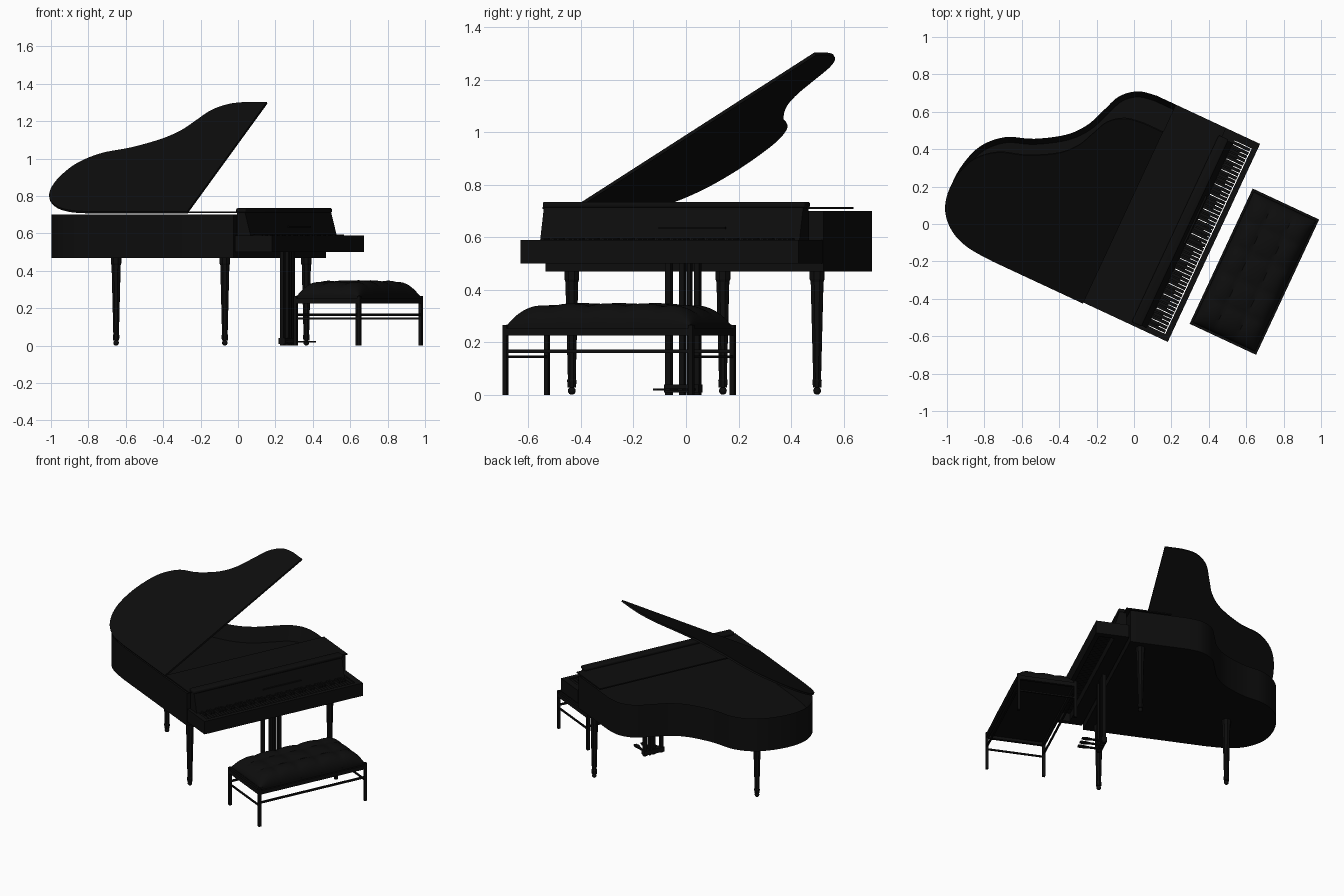
import bpy, bmesh, math
from mathutils import Matrix, Vector

if "Cube" in bpy.data.objects:
    bpy.data.objects.remove(bpy.data.objects["Cube"])

# Everything is built square-on (x to the player, y along the keys), then turned
TURN = Matrix.Rotation(math.radians(-25), 4, 'Z')

black = bpy.data.materials.new("polished black")
black.use_nodes = True
black.diffuse_color = (0.004, 0.004, 0.004, 1)
black.node_tree.nodes["Principled BSDF"].inputs["Base Color"].default_value = black.diffuse_color


def finish(name, bm, matrix=None, smooth=True):
    bmesh.ops.recalc_face_normals(bm, faces=bm.faces[:])
    mesh = bpy.data.meshes.new(name)
    bm.to_mesh(mesh)
    bm.free()
    mesh.materials.append(black)
    obj = bpy.data.objects.new(name, mesh)
    bpy.context.scene.collection.objects.link(obj)
    obj.matrix_world = TURN @ (matrix or Matrix())
    if smooth:
        bpy.ops.object.select_all(action='DESELECT')
        obj.select_set(True)
        bpy.context.view_layer.objects.active = obj
        bpy.ops.object.shade_smooth_by_angle(angle=math.radians(35))
    return obj


def add_box(bm, x, y, z):
    mid = [(a + b) / 2 for a, b in (x, y, z)]
    size = [b - a for a, b in (x, y, z)]
    bmesh.ops.create_cube(bm, size=1, matrix=Matrix.LocRotScale(Vector(mid), None, Vector(size)))


def boxes(name, items, bevel=0):
    bm = bmesh.new()
    for item in items:
        add_box(bm, *item)
    if bevel:
        bmesh.ops.bevel(bm, geom=bm.edges[:], offset=bevel, segments=3, affect='EDGES', profile=0.5)
    return finish(name, bm, smooth=bool(bevel))


def extrude(bm, points, direction):
    base = bm.faces.new([bm.verts.new(p) for p in points])
    out = bmesh.ops.extrude_face_region(bm, geom=[base], use_keep_orig=True)
    moved = [v for v in out["geom"] if isinstance(v, bmesh.types.BMVert)]
    bmesh.ops.translate(bm, verts=moved, vec=direction)
    return next(f for f in out["geom"] if isinstance(f, bmesh.types.BMFace))


def spline(points, steps=6):
    result = []
    pts = [Vector(p) for p in points]
    for i in range(len(pts) - 1):
        a, b, c, d = pts[max(i - 1, 0)], pts[i], pts[i + 1], pts[min(i + 2, len(pts) - 1)]
        for k in range(steps):
            t = k / steps
            result.append(0.5 * (2 * b + (c - a) * t + (2 * a - 5 * b + 4 * c - d) * t * t
                                 + (3 * b - a - 3 * c + d) * t ** 3))
    return result + [pts[-1]]


SPINE, TREBLE = -0.495, 0.673       # straight side and short side
curve = spline([(-0.6, SPINE), (-0.75, -0.482), (-0.86, -0.435), (-0.94, -0.345), (-0.972, -0.23),
                (-0.965, -0.1), (-0.92, 0.03), (-0.82, 0.13), (-0.675, 0.188), (-0.53, 0.28),
                (-0.45, 0.374), (-0.405, 0.48), (-0.36, 0.585), (-0.28, 0.652), (-0.18, TREBLE)])


def outline(front):
    return [(front, SPINE)] + [tuple(p) for p in curve] + [(front, TREBLE)]


# Hollow curved case
bm = bmesh.new()
top = extrude(bm, [(x, y, 0.47) for x, y in outline(0.204)], (0, 0, 0.23))
bmesh.ops.recalc_face_normals(bm, faces=bm.faces[:])
bmesh.ops.inset_region(bm, faces=[top], thickness=0.03, use_even_offset=True)
bmesh.ops.translate(bm, verts=top.verts[:], vec=(0, 0, -0.1))
finish("case", bm)

# Raised lid, hinged along the straight side, and its flat front flap
LID_FRONT = -0.067
bm = bmesh.new()
extrude(bm, [(x, y - SPINE, 0) for x, y in outline(LID_FRONT)], (0, 0, 0.012))
finish("raised_lid", bm, Matrix.Translation((0, SPINE, 0.706)) @ Matrix.Rotation(math.radians(30.2), 4, 'X'))
boxes("lid_flap", [((LID_FRONT, 0.23), (SPINE, TREBLE), (0.708, 0.716))])

# Sloping fallboard with a rounded top rail and a small ledge
bm = bmesh.new()
extrude(bm, [(x, -0.475, z) for x, z in ((0.215, 0.585), (0.297, 0.585), (0.26, 0.722), (0.215, 0.722))],
        (0, 1.09, 0))
finish("fallboard", bm, smooth=False)
boxes("fallboard_rail", [((0.21, 0.268), (-0.48, 0.622), (0.712, 0.735))], bevel=0.008)
boxes("music_ledge", [((0.27, 0.292), (0.02, 0.3), (0.632, 0.64))])

# Open key frame: rails and end cheeks
boxes("key_frame", [
    ((0.4, 0.43), (SPINE, TREBLE), (0.5, 0.59)),
    ((0.212, 0.3), (SPINE, TREBLE), (0.5, 0.587)),
    ((0.212, 0.43), (SPINE, -0.462), (0.5, 0.59)),
    ((0.212, 0.43), (0.632, TREBLE), (0.5, 0.59))])

# Keys, with the usual pattern of twos and threes
COUNT = 52
pitch = 1.09 / COUNT
key_y = [-0.46 + i * pitch for i in range(COUNT)]
boxes("long_keys", [((0.29, 0.395), (y + 0.002, y + pitch - 0.002), (0.555, 0.584)) for y in key_y])
boxes("short_keys", [((0.29, 0.35), (y - 0.005, y + 0.005), (0.57, 0.595))
                     for i, y in enumerate(key_y) if i and i % 7 not in (2, 5)])

# Tapered legs with ball casters
leg_profile = [(0.47, 0.03), (0.44, 0.03), (0.43, 0.026), (0.06, 0.016), (0.055, 0.019), (0.028, 0.017)]
for name, x, y in (("bass_leg", 0.12, -0.424), ("treble_leg", 0.12, 0.607), ("tail_leg", -0.65, -0.148)):
    bm = bmesh.new()
    for (za, ra), (zb, rb) in zip(leg_profile, leg_profile[1:]):
        bmesh.ops.create_cone(bm, cap_ends=True, segments=8, radius1=rb, radius2=ra, depth=za - zb,
                              matrix=Matrix.Translation((x, y, (za + zb) / 2)))
    bmesh.ops.create_uvsphere(bm, u_segments=12, v_segments=8, radius=0.015,
                              matrix=Matrix.Translation((x, y, 0.015)))
    finish(name, bm)

# Pedal posts, foot block and pedals
boxes("pedal_posts", [((0.233, 0.255), (y - w, y + w), (0, 0.51))
                      for y, w in ((0.042, 0.011), (0.1, 0.01), (0.13, 0.007), (0.163, 0.011))])
boxes("pedal_block", [((0.225, 0.262), (0.03, 0.175), (0.008, 0.04))])
bm = bmesh.new()
for y in (0.05, 0.102, 0.154):
    extrude(bm, [(x, y + dy, 0.016) for x, dy in ((0.25, -0.007), (0.32, -0.008), (0.36, -0.016), (0.385, -0.01),
                                                 (0.385, 0.01), (0.36, 0.016), (0.32, 0.008), (0.25, 0.007))],
            (0, 0, 0.008))
finish("pedals", bm, smooth=False)

# Bench frame: four legs, top rails and stretchers
X0, X1, Y0, Y1, W = 0.495, 0.887, -0.358, 0.44, 0.018
ends_x = ((X0, X0 + W), (X1 - W, X1))
ends_y = ((Y0, Y0 + W), (Y1 - W, Y1))
boxes("bench_legs", [(x, y, (0, 0.265)) for x in ends_x for y in ends_y])
boxes("bench_rails", [(x, (Y0, Y1), (0.225, 0.252)) for x in ends_x]
      + [((X0, X1), y, (0.225, 0.252)) for y in ends_y])
boxes("bench_stretchers", [((a + 0.004, b - 0.004), (Y0, Y1), (0.159, 0.172)) for a, b in ends_x]
      + [((X0, X1), (a + 0.004, b - 0.004), (0.14, 0.15)) for a, b in ends_y])

# Tufted cushion on a thin base
boxes("bench_base", [((X0 + 0.012, X1 - 0.012), (Y0 + 0.012, Y1 - 0.012), (0.245, 0.268))])
bm = bmesh.new()
bmesh.ops.create_grid(bm, x_segments=36, y_segments=60, size=1)
half_x, half_y = (X1 - X0) / 2 - 0.012, (Y1 - Y0) / 2 - 0.014
for v in bm.verts:
    u, w = (math.sin(c * math.pi / 2) for c in v.co.xy)
    dome = math.sqrt(max(0, (1 - abs(u) ** 6) * (1 - abs(w) ** 6)))
    tuft = abs(math.sin(1.5 * math.pi * (u + 1)) * math.sin(2.5 * math.pi * (w + 1))) ** 0.5
    v.co = ((X0 + X1) / 2 + u * half_x, (Y0 + Y1) / 2 + w * half_y, 0.265 + dome * (0.07 + 0.015 * tuft))
finish("bench_cushion", bm)
